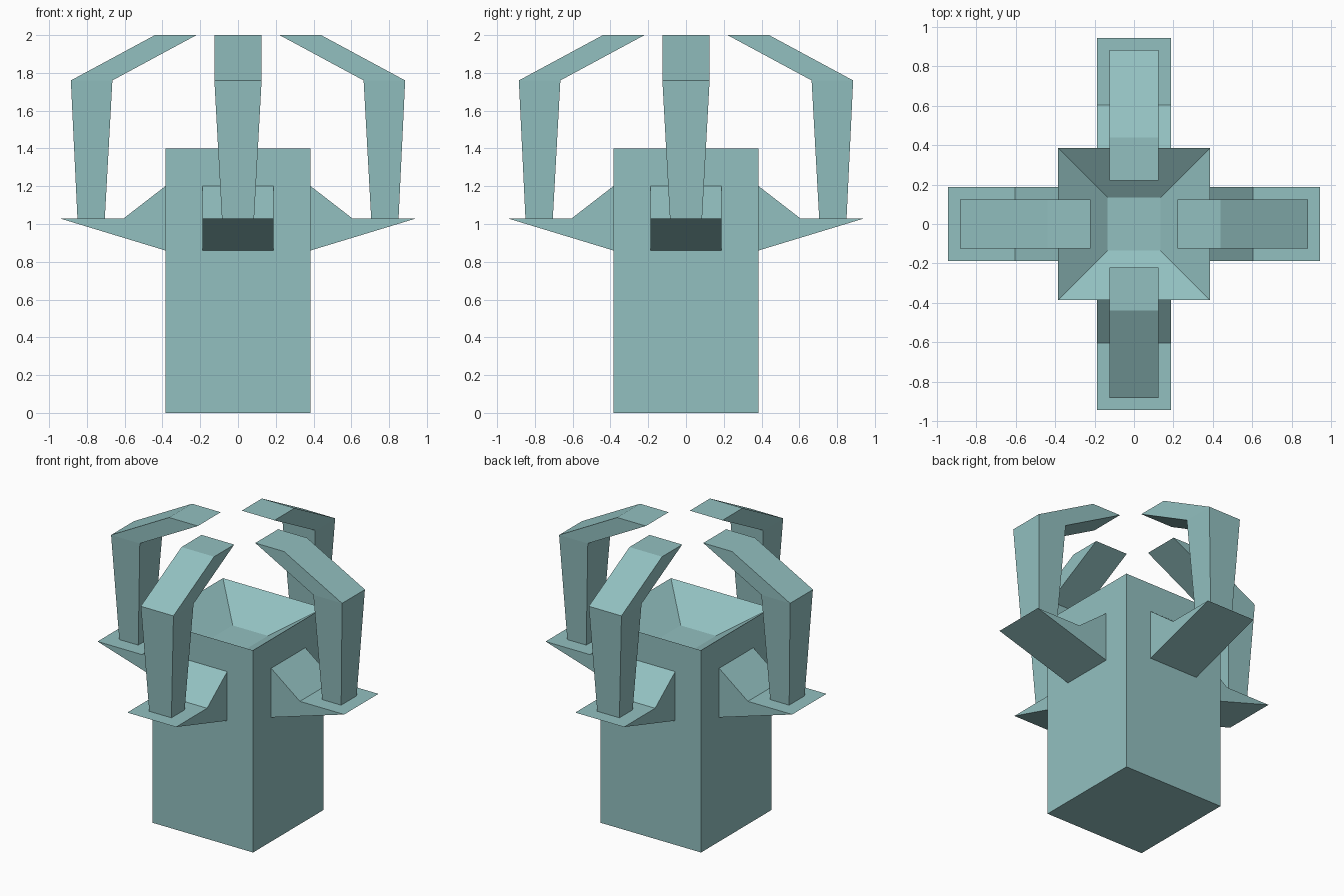
import bpy, bmesh, math
from mathutils import Matrix

if "Cube" in bpy.data.objects:
    bpy.data.objects.remove(bpy.data.objects["Cube"])

teal = bpy.data.materials.new("teal")
teal.diffuse_color = (0.29, 0.53, 0.53, 1)
teal.use_nodes = True
teal.node_tree.nodes["Principled BSDF"].inputs["Base Color"].default_value = teal.diffuse_color


def finish(bm, name):
    bmesh.ops.recalc_face_normals(bm, faces=bm.faces)
    mesh = bpy.data.meshes.new(name)
    bm.to_mesh(mesh)
    bm.free()
    mesh.materials.append(teal)
    obj = bpy.data.objects.new(name, mesh)
    bpy.context.collection.objects.link(obj)
    return obj


def loft(name, sections, angle):
    """Join four-cornered sections, cap both ends, turn about z."""
    bm = bmesh.new()
    rings = [[bm.verts.new(p) for p in s] for s in sections]
    for a, b in zip(rings, rings[1:]):
        for i in range(4):
            j = (i + 1) % 4
            bm.faces.new((a[i], a[j], b[j], b[i]))
    bm.faces.new(rings[0])
    bm.faces.new(rings[-1])
    bm.transform(Matrix.Rotation(angle, 4, 'Z'))
    return finish(bm, name)


# Square column with a funnel-shaped recess in the top
bm = bmesh.new()
bmesh.ops.create_cube(bm, size=1)
bm.transform(Matrix.Translation((0, 0, 0.7)) @ Matrix.Diagonal((0.77, 0.77, 1.4, 1)))
bm.normal_update()
top = [f for f in bm.faces if f.normal.z > 0.9]
bmesh.ops.inset_region(bm, faces=top, thickness=0.25, use_even_offset=True)
for v in top[0].verts:
    v.co.z = 1.235
finish(bm, "column")

# Bracket side profile (x, z), and claw sections (inner x, outer x, z, half width)
bracket = [(0.385, 0.86), (0.945, 1.03), (0.605, 1.03), (0.385, 1.2)]
claw = [(0.705, 0.85, 1.03, 0.085),
        (0.665, 0.885, 1.76, 0.125),
        (0.22, 0.44, 2.0, 0.125)]

# One bracket and one bent claw on each side
for k, side in enumerate(("right", "back", "left", "front")):
    angle = k * math.pi / 2
    loft(side + "_bracket",
         [[(x, y, z) for x, z in bracket] for y in (-0.187, 0.187)], angle)
    loft(side + "_claw",
         [[(a, -w, z), (b, -w, z), (b, w, z), (a, w, z)] for a, b, z, w in claw], angle)
